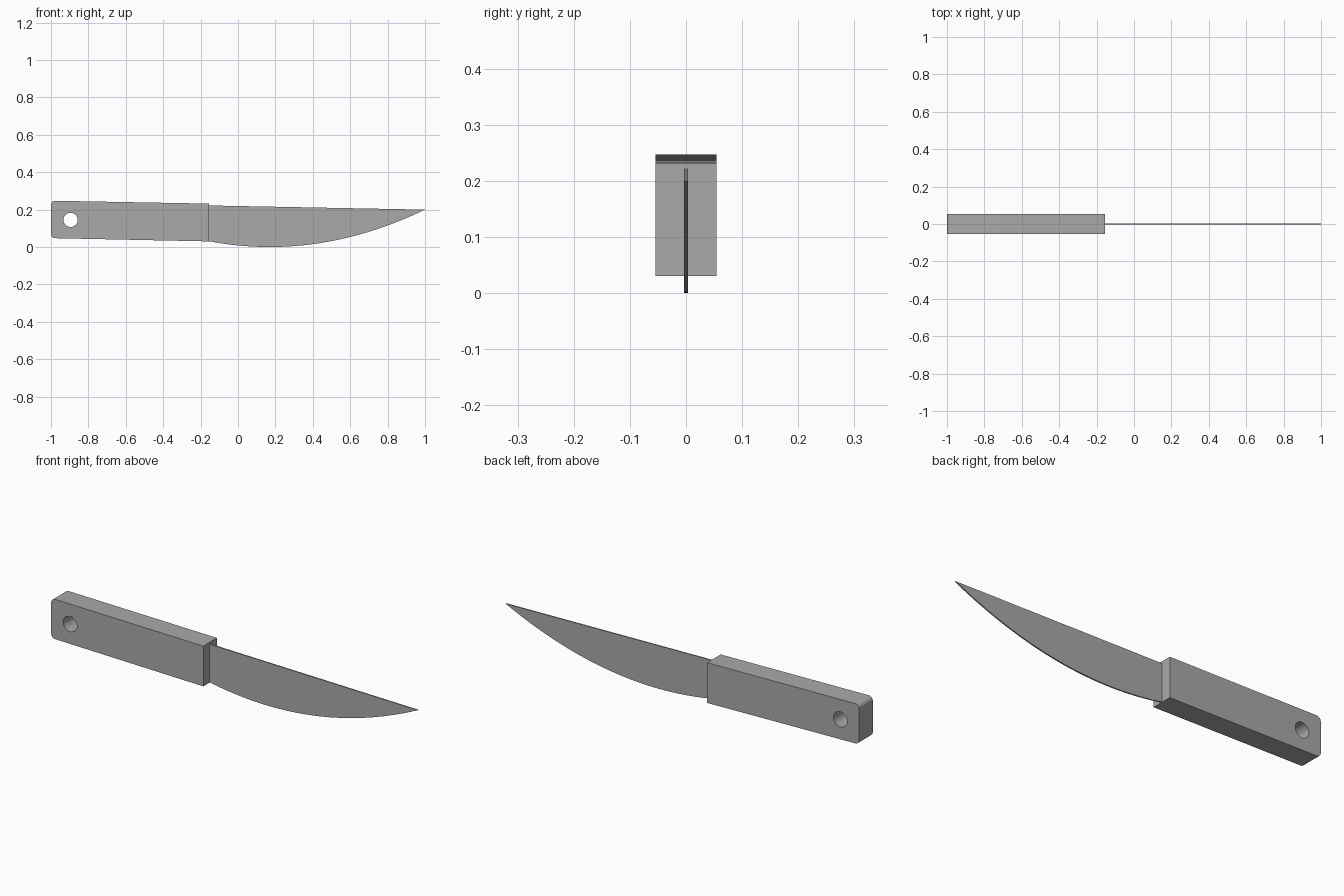
import bpy
import bmesh
from math import cos, sin, pi, radians
from mathutils import Matrix

cube = bpy.data.objects.get("Cube")
if cube:
    bpy.data.objects.remove(cube, do_unlink=True)

# Single plain grey
grey = bpy.data.materials.new("plain_grey")
grey.use_nodes = True
grey.diffuse_color = (0.4, 0.4, 0.4, 1)
grey.node_tree.nodes["Principled BSDF"].inputs["Base Color"].default_value = (0.4, 0.4, 0.4, 1)


def make_plate(name, outline, half_thickness):
    """Extrude an x-z outline along y, centred on y = 0."""
    bm = bmesh.new()
    face = bm.faces.new([bm.verts.new((x, -half_thickness, z)) for x, z in outline])
    result = bmesh.ops.extrude_face_region(bm, geom=[face])
    moved = [g for g in result["geom"] if isinstance(g, bmesh.types.BMVert)]
    bmesh.ops.translate(bm, verts=moved, vec=(0, 2 * half_thickness, 0))
    bmesh.ops.recalc_face_normals(bm, faces=bm.faces)
    return add_object(name, bm)


def add_object(name, bm):
    mesh = bpy.data.meshes.new(name)
    bm.to_mesh(mesh)
    bm.free()
    mesh.materials.append(grey)
    obj = bpy.data.objects.new(name, mesh)
    bpy.context.collection.objects.link(obj)
    return obj


def smooth(obj):
    bpy.ops.object.select_all(action="DESELECT")
    obj.select_set(True)
    bpy.context.view_layer.objects.active = obj
    bpy.ops.object.shade_smooth_by_angle(angle=radians(30))


def arc(cx, cz, radius, start, end, steps=6):
    return [(cx + radius * cos(start + (end - start) * i / steps),
             cz + radius * sin(start + (end - start) * i / steps))
            for i in range(steps + 1)]


GUARD_X = -0.155

# Handle: slightly sloping bar with a rounded butt end
r = 0.022
outline = [(GUARD_X, 0.03), (GUARD_X, 0.232)]
outline += arc(-1 + r, 0.247 - r, r, pi / 2, pi)
outline += arc(-1 + r, 0.047 + r, r, pi, 1.5 * pi)
handle = make_plate("handle", outline, 0.054)

# Lanyard hole drilled through the handle
bm = bmesh.new()
bmesh.ops.create_cone(bm, cap_ends=True, segments=48, radius1=0.038, radius2=0.038, depth=0.3,
                      matrix=Matrix.Translation((-0.895, 0, 0.145)) @ Matrix.Rotation(pi / 2, 4, "X"))
cutter = add_object("hole_cutter", bm)
cutter.hide_render = True
drill = handle.modifiers.new("lanyard_hole", "BOOLEAN")
drill.operation = "DIFFERENCE"
drill.solver = "EXACT"
drill.object = cutter
bpy.context.view_layer.objects.active = handle
bpy.ops.object.modifier_apply(modifier=drill.name)
bpy.data.objects.remove(cutter, do_unlink=True)
smooth(handle)

# Blade: straight spine, parabolic cutting edge sweeping up to the tip
steps = 40
edge_x = [GUARD_X + (1 - GUARD_X) * i / steps for i in range(steps + 1)]
edge = [(x, 0.29 * (x - 0.17) ** 2) for x in edge_x]
blade = make_plate("blade", edge + [(GUARD_X, 0.222)], 0.0033)
smooth(blade)
